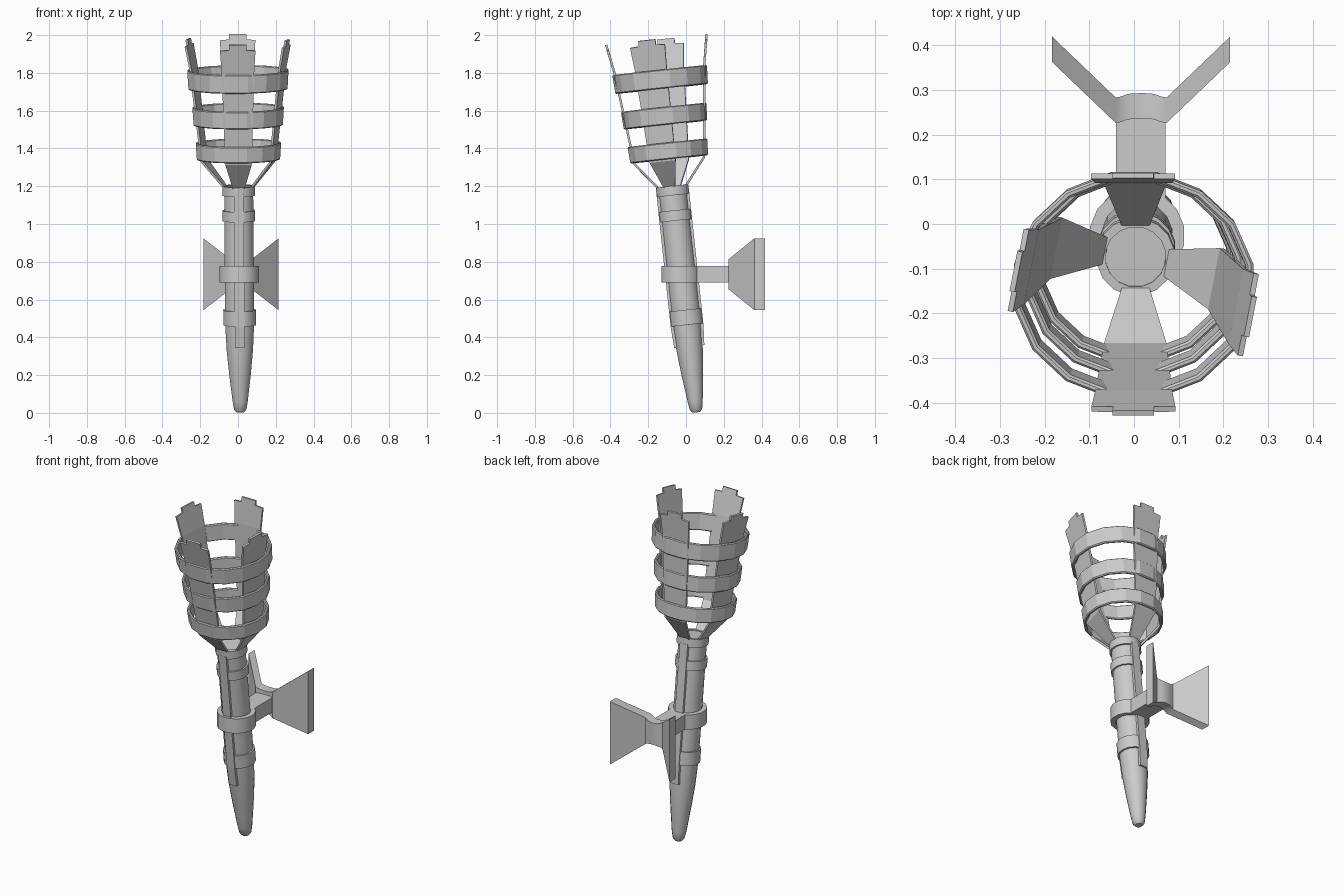
import bpy
from math import sin, cos, pi, radians
from mathutils import Matrix

if "Cube" in bpy.data.objects:
    bpy.data.objects.remove(bpy.data.objects["Cube"])

# Leaning frame of the torch: base point, then tilt toward the front
LEAN = (Matrix.Translation((0.012, 0.055, 0.003))
        @ Matrix.Rotation(-0.007, 4, 'Y') @ Matrix.Rotation(0.107, 4, 'X'))
SIDES = 16


def make(name, verts, faces, matrix=LEAN, smooth=None, bevel=0):
    me = bpy.data.meshes.new(name)
    me.from_pydata(verts, [], faces)
    me.transform(matrix)
    ob = bpy.data.objects.new(name, me)
    bpy.context.collection.objects.link(ob)
    bpy.ops.object.select_all(action='DESELECT')
    bpy.context.view_layer.objects.active = ob
    ob.select_set(True)
    if bevel:
        m = ob.modifiers.new("Bevel", 'BEVEL')
        m.width, m.segments = bevel, 1
        m.limit_method, m.angle_limit = 'ANGLE', radians(50)
    if smooth:
        bpy.ops.object.shade_smooth_by_angle(angle=radians(smooth))
    return ob


def lathe(name, profile, closed=False, sy=1.0, **kw):
    """Spin an (r, z) profile; closed profiles make tubes, open ones get caps."""
    n, k = SIDES, len(profile)
    verts = []
    for r, z in profile:
        for i in range(n):
            a = 2 * pi * (i + 0.5) / n
            verts.append((r * cos(a), r * sin(a) * sy, z))
    faces = []
    for j in range(k if closed else k - 1):
        p, q = j * n, (j + 1) % k * n
        faces += [(p + i, p + (i + 1) % n, q + (i + 1) % n, q + i) for i in range(n)]
    if not closed:
        faces += [tuple(reversed(range(n))), tuple(range((k - 1) * n, k * n))]
    return make(name, verts, faces, **kw)


def tube(name, r, z0, z1, wall, flare=0.0, **kw):
    return lathe(name, [(r - flare, z0), (r + flare, z1), (r + flare - wall, z1),
                        (r - flare - wall, z0)], closed=True, **kw)


def loft(name, sections, **kw):
    """Join four-cornered sections into a solid."""
    verts = [v for s in sections for v in s]
    faces = [(3, 2, 1, 0)]
    for s in range(len(sections) - 1):
        b = s * 4
        faces += [(b + i, b + (i + 1) % 4, b + 4 + (i + 1) % 4, b + 4 + i) for i in range(4)]
    e = len(verts) - 4
    faces.append((e, e + 1, e + 2, e + 3))
    return make(name, verts, faces, **kw)


# Handle with tapered tip
lathe("handle", [(0.02, 0), (0.033, 0.015), (0.041, 0.06), (0.058, 0.2), (0.071, 0.33),
                 (0.077, 0.45), (0.079, 0.6), (0.078, 1.2)], smooth=35)

# Collars
for nm, z0, z1 in (("lower_collar", 0.465, 0.545), ("neck_collar", 1.02, 1.075),
                   ("top_collar", 1.155, 1.205)):
    tube(nm, 0.088, z0, z1, 0.02, smooth=35)

# Straps along the handle, front and back
for nm, s in (("front_strap", -1), ("back_strap", 1)):
    secs = []
    for z, r in ((0.35, 0.080), (0.46, 0.087), (1.17, 0.087)):
        w = 0.026
        secs.append([(-w * s, s * 0.055, z), (w * s, s * 0.055, z),
                     (w * s, s * r, z), (-w * s, s * r, z)])
    loft(nm, secs)

# Cage hoops
for i, (r, z, h) in enumerate(((0.223, 1.391, 0.088), (0.239, 1.577, 0.094), (0.265, 1.772, 0.10))):
    tube(f"cage_hoop_{i + 1}", r / cos(pi / 16), z - h / 2, z + h / 2, 0.018,
         flare=0.003, sy=0.94, bevel=0.005, smooth=20)

# Cage slats with a stepped top; the side pair is turned slightly
for nm, ang in (("slat_front", -90), ("slat_right", -11), ("slat_back", 90), ("slat_left", 169)):
    rows = [(1.19, 0.066, 0.028), (1.34, 0.185, 0.07), (1.83, 0.239, 0.086)]
    verts = []
    for z, r, w in rows:
        verts += [(r, -w, z), (r, w, z)]
    verts += [(0.262, 0.094, 1.953), (0.262, 0.046, 1.957), (0.267, 0.046, 1.985),
              (0.267, -0.046, 1.985), (0.262, -0.046, 1.957), (0.262, -0.094, 1.953)]
    faces = [(0, 1, 3, 2), (2, 3, 5, 4), (4, 5, 6, 7, 8, 9, 10, 11)]
    ob = make(nm, verts, faces, LEAN @ Matrix.Rotation(radians(ang), 4, 'Z'))
    m = ob.modifiers.new("Thickness", 'SOLIDIFY')
    m.thickness, m.offset = 0.012, 0

# Upright wall bracket: clamp, arm and spread plate
tube("bracket_clamp", 0.107, 0.69, 0.778, 0.028, smooth=35,
     matrix=Matrix.Translation((0.007, -0.026, 0)))
I = Matrix.Identity(4)
loft("bracket_arm", [[(-0.04, y, 0.69), (0.07, y, 0.69), (0.07, y, 0.778), (-0.04, y, 0.778)]
                     for y in (0.055, 0.25)], matrix=I)
half = [(0.0, 0.236, 0.065), (0.03, 0.234, 0.068), (0.045, 0.228, 0.073),
        (0.057, 0.226, 0.08), (0.199, 0.362, 0.19)]
plate = [(-x, y, h) for x, y, h in reversed(half[1:])] + half
loft("bracket_plate", [[(x + 0.016, y, 0.734 - h), (x + 0.016, y + 0.057, 0.734 - h),
                        (x + 0.016, y + 0.057, 0.734 + h), (x + 0.016, y, 0.734 + h)]
                       for x, y, h in plate], matrix=I, smooth=32)
